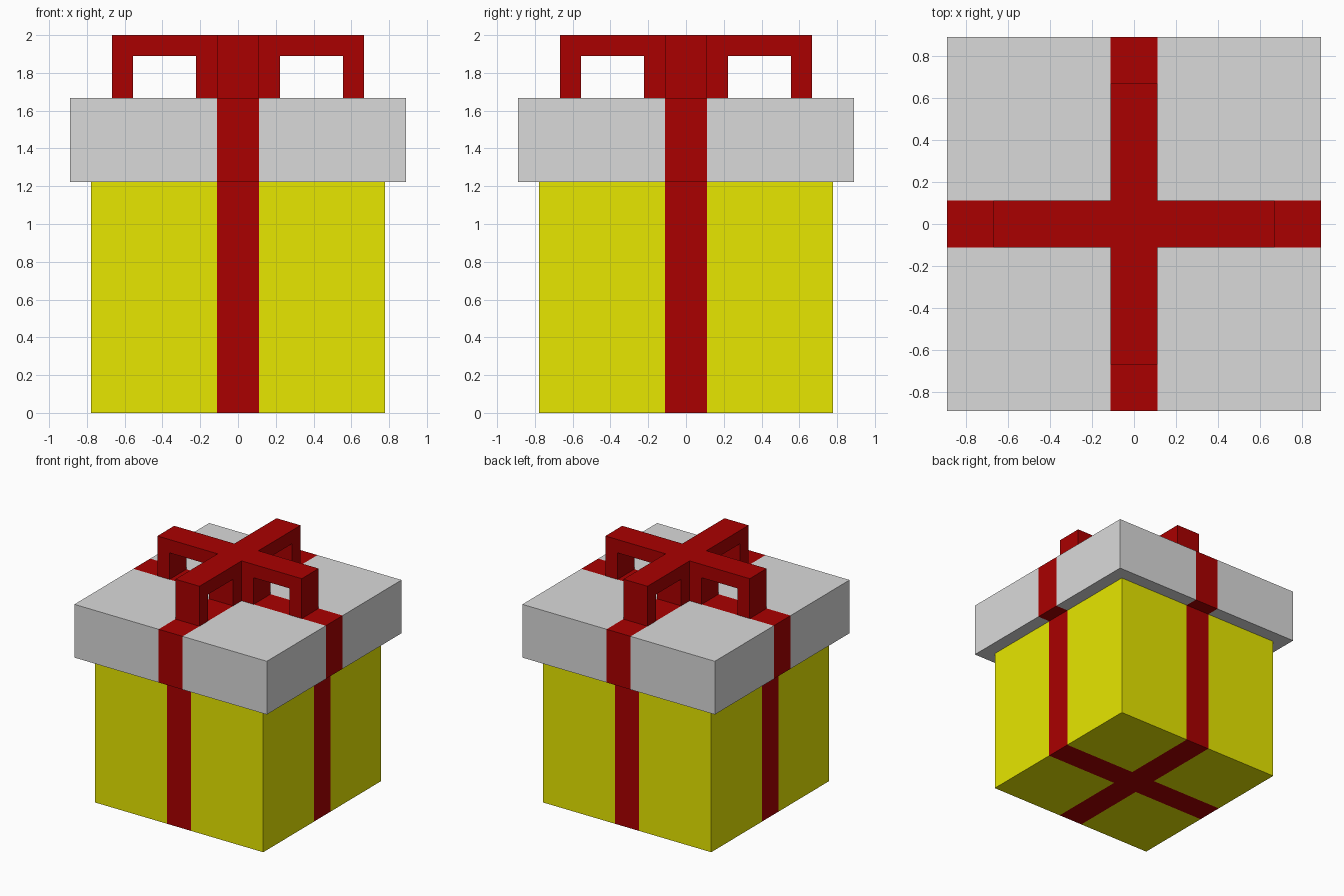
import bpy, bmesh, math
from mathutils import Matrix, Vector

if "Cube" in bpy.data.objects:
    bpy.data.objects.remove(bpy.data.objects["Cube"])

U = 1 / 9  # the whole model sits on a grid of this step


def material(name, rgb):
    m = bpy.data.materials.new(name)
    m.diffuse_color = (*rgb, 1)
    m.use_nodes = True
    m.node_tree.nodes["Principled BSDF"].inputs["Base Color"].default_value = m.diffuse_color
    return m


YELLOW = material("yellow", (0.8, 0.8, 0.0))
GREY = material("light grey", (0.7, 0.7, 0.7))
RED = material("ribbon red", (0.4, 0.0, 0.0))


def finish(bm, name, mats):
    bmesh.ops.recalc_face_normals(bm, faces=bm.faces)
    mesh = bpy.data.meshes.new(name)
    bm.to_mesh(mesh)
    bm.free()
    for m in mats:
        mesh.materials.append(m)
    obj = bpy.data.objects.new(name, mesh)
    bpy.context.collection.objects.link(obj)


def square_box(half, z0, z1):
    bm = bmesh.new()
    place = Matrix.Translation((0, 0, (z0 + z1) / 2 * U))
    size = Matrix.Diagonal((2 * half * U, 2 * half * U, (z1 - z0) * U, 1))
    bmesh.ops.create_cube(bm, size=1, matrix=place @ size)
    return bm


def wrapped_box(name, half, z0, z1, mat):
    """Square box with a flush ribbon running round it both ways."""
    bm = square_box(half, z0, z1)
    for axis in (Vector((1, 0, 0)), Vector((0, 1, 0))):
        for side in (-U, U):
            bmesh.ops.bisect_plane(bm, geom=bm.verts[:] + bm.edges[:] + bm.faces[:],
                                   plane_co=axis * side, plane_no=axis)
    for f in bm.faces:
        c = f.calc_center_median()
        f.material_index = int(min(abs(c.x), abs(c.y)) < U)
    finish(bm, name, (mat, RED))


wrapped_box("box", 7, 0, 11, YELLOW)
wrapped_box("lid", 8, 11, 15, GREY)

# Bow: central knot with four square loops
finish(square_box(1, 15, 18), "bow_knot", (RED,))
loop = [(1, 15), (2, 15), (2, 17), (5, 17), (5, 15), (6, 15), (6, 18), (1, 18)]
for k, name in enumerate(("right", "back", "left", "front")):
    bm = bmesh.new()
    turn = Matrix.Rotation(k * math.pi / 2, 4, 'Z')
    sides = [[bm.verts.new(turn @ Vector((r * U, y * U, z * U))) for r, z in loop]
             for y in (-1, 1)]
    for s in sides:
        bm.faces.new(s)
    for i in range(len(loop)):
        j = (i + 1) % len(loop)
        bm.faces.new((sides[0][i], sides[0][j], sides[1][j], sides[1][i]))
    finish(bm, "bow_loop_" + name, (RED,))
